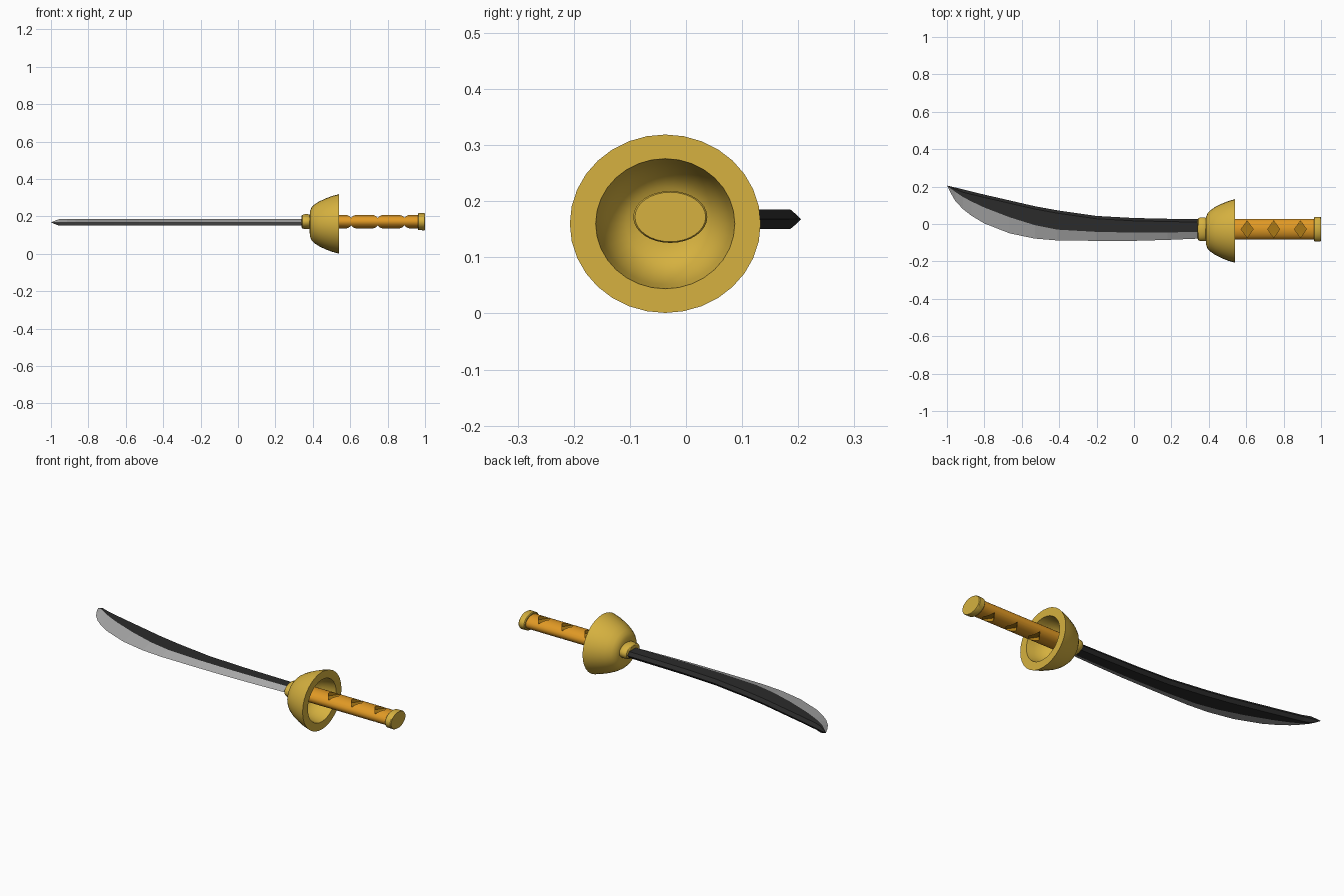
import bpy, bmesh, math

if "Cube" in bpy.data.objects:
    bpy.data.objects.remove(bpy.data.objects["Cube"])


def material(name, rgb):
    m = bpy.data.materials.new(name)
    m.diffuse_color = (*rgb, 1)
    m.use_nodes = True
    m.node_tree.nodes["Principled BSDF"].inputs["Base Color"].default_value = m.diffuse_color
    return m


GOLD = material("gold", (0.67, 0.44, 0.05))
ORANGE = material("orange grip", (0.75, 0.32, 0.018))
BROWN = material("brown inlay", (0.40, 0.19, 0.008))
DARK = material("dark steel", (0.024, 0.024, 0.024))
GREY = material("bright edge", (0.40, 0.40, 0.40))


def make(name, bm, mats, smooth=True):
    bmesh.ops.recalc_face_normals(bm, faces=bm.faces)
    mesh = bpy.data.meshes.new(name)
    bm.to_mesh(mesh)
    bm.free()
    ob = bpy.data.objects.new(name, mesh)
    bpy.context.collection.objects.link(ob)
    for m in mats:
        mesh.materials.append(m)
    if smooth:
        bpy.ops.object.select_all(action='DESELECT')
        ob.select_set(True)
        bpy.context.view_layer.objects.active = ob
        bpy.ops.object.shade_smooth_by_angle(angle=math.radians(32))
    return ob


def lathe(name, profile, cy, cz, flat, mat, sides=32):
    """Elliptical turning along x; profile is (x, y radius), ends capped."""
    bm = bmesh.new()
    rings = []
    for x, r in profile:
        rings.append([bm.verts.new((x, cy + r * math.cos(a), cz + r * flat * math.sin(a)))
                      for a in (2 * math.pi * i / sides for i in range(sides))])
    for a, b in zip(rings, rings[1:]):
        for i in range(sides):
            j = (i + 1) % sides
            bm.faces.new((a[i], a[j], b[j], b[i]))
    bm.faces.new(rings[0])
    bm.faces.new(rings[-1])
    return make(name, bm, [mat])


CY, CZ = -0.028, 0.172

# Bell guard: outer dome, flat rim, hollow cup
lathe("bell_guard", [(0.383, 0.05), (0.386, 0.075), (0.393, 0.094), (0.408, 0.11),
                     (0.435, 0.129), (0.47, 0.146), (0.505, 0.16), (0.54, 0.17),
                     (0.54, 0.124), (0.50, 0.116), (0.47, 0.106), (0.445, 0.09),
                     (0.428, 0.07), (0.42, 0.04)], -0.037, 0.16, 0.935, GOLD)

# Collar at the blade root and pommel cap
lathe("collar", [(0.34, 0.05), (0.344, 0.058), (0.355, 0.064), (0.375, 0.064),
                 (0.388, 0.060), (0.395, 0.052)], CY, CZ, 0.62, GOLD)
lathe("pommel", [(0.962, 0.060), (0.966, 0.065), (0.996, 0.066), (1.0, 0.063)],
      CY, CZ, 0.70, GOLD)

# Grip with diamond recesses on top and underside
grip = lathe("grip", [(0.40, 0.055), (0.97, 0.055)], CY, CZ, 0.66, ORANGE)
bm = bmesh.new()
for cx in (0.605, 0.747, 0.89):
    for s in (1, -1):
        low, high = [[bm.verts.new((cx + dx, CY + dy, CZ + s * h))
                      for dx, dy in ((0.032, 0), (0, 0.046), (-0.032, 0), (0, -0.046))]
                     for h in (0.019, 0.08)]
        bm.faces.new(low)
        bm.faces.new(high)
        for i in range(4):
            j = (i + 1) % 4
            bm.faces.new((low[i], low[j], high[j], high[i]))
cutter = make("diamond_cutter", bm, [BROWN], smooth=False)
cutter.hide_render = True
cutter.hide_set(True)
cut = grip.modifiers.new("diamonds", 'BOOLEAN')
cut.operation = 'DIFFERENCE'
cut.object = cutter
cut.solver = 'EXACT'
cut.material_mode = 'TRANSFER'
bpy.context.view_layer.objects.active = grip
bpy.ops.object.modifier_apply(modifier=cut.name)
bpy.data.objects.remove(cutter)

# Curved blade: stations of (x, spine y, bevel line y, cutting edge y)
stations = [(0.37, 0.025, -0.042, -0.077), (0.18, 0.028, -0.045, -0.085),
            (0.0, 0.032, -0.046, -0.09), (-0.2, 0.043, -0.042, -0.09),
            (-0.41, 0.073, -0.030, -0.088), (-0.53, 0.095, -0.006, -0.078),
            (-0.665, 0.126, 0.036, -0.05), (-0.8, 0.157, 0.088, 0.003),
            (-0.87, 0.174, 0.121, 0.045), (-0.915, 0.185, 0.145, 0.080),
            (-0.955, 0.195, 0.172, 0.123), (-0.98, 0.201, 0.189, 0.165)]
T = 0.0175
bm = bmesh.new()
rings = []
for x, spine, bevel, edge in stations:
    t = T * min(1, (x + 1.0) / 0.04)
    back = spine - min(0.015, (spine - bevel) * 0.4)
    rings.append([bm.verts.new((x, y, 0.168 + z)) for y, z in
                  ((spine, 0), (back, t), (bevel, t), (edge, 0), (bevel, -t), (back, -t))])
tip = bm.verts.new((-1.0, 0.205, 0.168))
for a, b in zip(rings, rings[1:] + [[tip] * 6]):
    for i in range(6):
        j = (i + 1) % 6
        quad = (a[i], a[j], tip) if b[0] is tip else (a[i], a[j], b[j], b[i])
        # the two faces next to the cutting edge are bright
        bm.faces.new(quad).material_index = 1 if i in (2, 3) else 0
bm.faces.new(rings[0])
make("blade", bm, [DARK, GREY], smooth=False)
